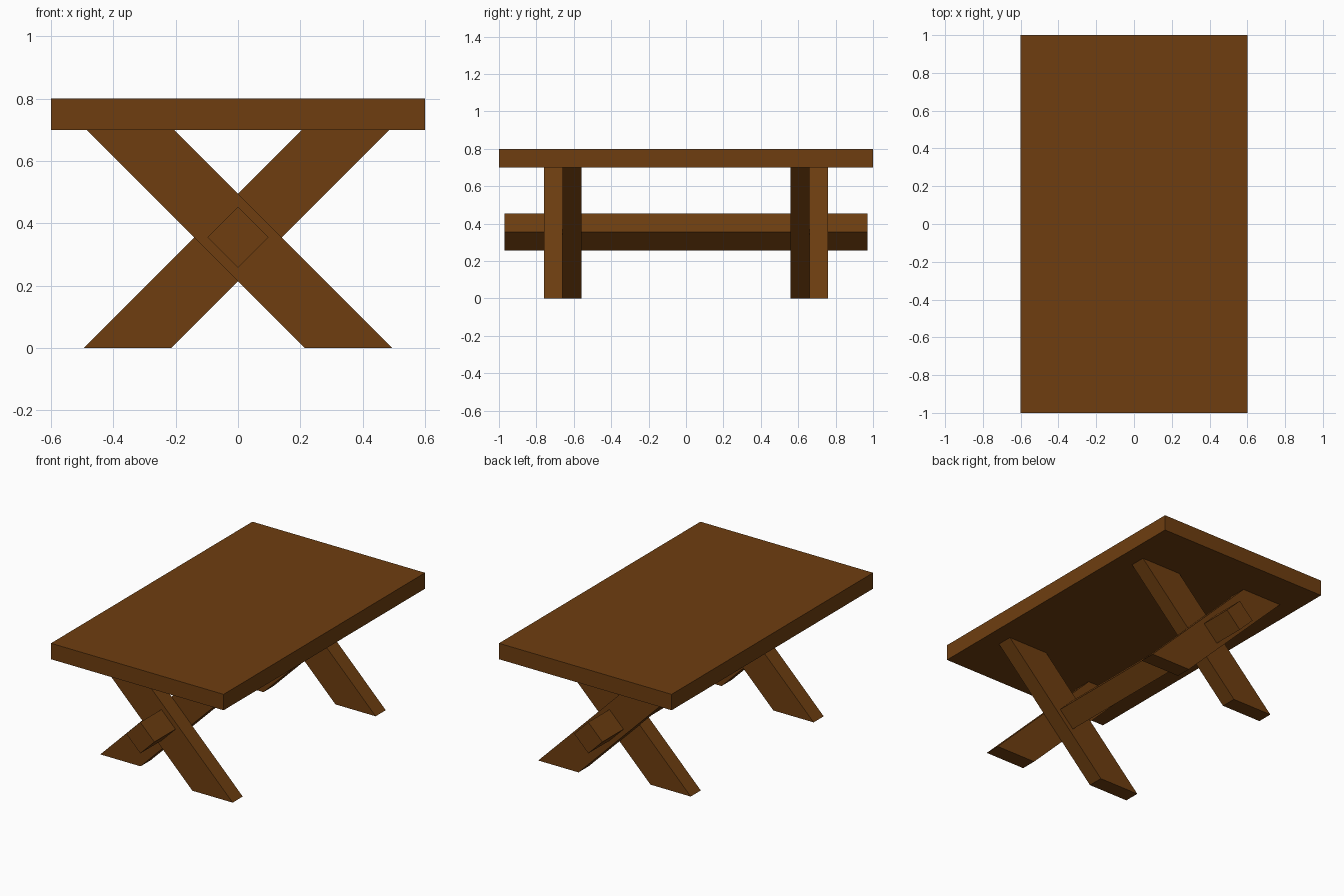
import bpy

if "Cube" in bpy.data.objects:
    bpy.data.objects.remove(bpy.data.objects["Cube"])

wood = bpy.data.materials.new("brown wood")
wood.diffuse_color = (0.156, 0.048, 0.0052, 1)
wood.use_nodes = True
wood.node_tree.nodes["Principled BSDF"].inputs["Base Color"].default_value = wood.diffuse_color


def extrude_profile(name, profile, y0, y1, mirror=False):
    """Prism: an (x, z) profile, counter-clockwise seen from the front, run from y0 to y1."""
    n = len(profile)
    verts = [(x, y0, z) for x, z in profile] + [(x, y1, z) for x, z in profile]
    faces = [list(range(n)), list(range(2 * n - 1, n - 1, -1))]
    faces += [[(i + 1) % n, i, i + n, (i + 1) % n + n] for i in range(n)]
    mesh = bpy.data.meshes.new(name)
    mesh.from_pydata(verts, [], faces)
    mesh.materials.append(wood)
    obj = bpy.data.objects.new(name, mesh)
    bpy.context.collection.objects.link(obj)
    if mirror:
        mod = obj.modifiers.new("front to back", 'MIRROR')
        mod.use_axis = (False, True, False)
        mod.use_mirror_merge = False
    return obj


# Table top
extrude_profile("table_top", [(-0.6, 0.7), (0.6, 0.7), (0.6, 0.8), (-0.6, 0.8)], -1, 1)

# Crossed legs at 45 degrees, cut flat at floor and top, mirrored to the back
outer = [(0.215, 0), (0.495, 0), (-0.205, 0.7), (-0.485, 0.7)]
inner = [(-x, z) for x, z in reversed(outer)]
extrude_profile("outer_leg", outer, -0.76, -0.66, mirror=True)
extrude_profile("inner_leg", inner, -0.66, -0.56, mirror=True)

# Square stretcher beam turned on its corner, running through both crossings
c, r = 0.355, 0.098
extrude_profile("stretcher_beam", [(0, c - r), (r, c), (0, c + r), (-r, c)], -0.97, 0.97)
